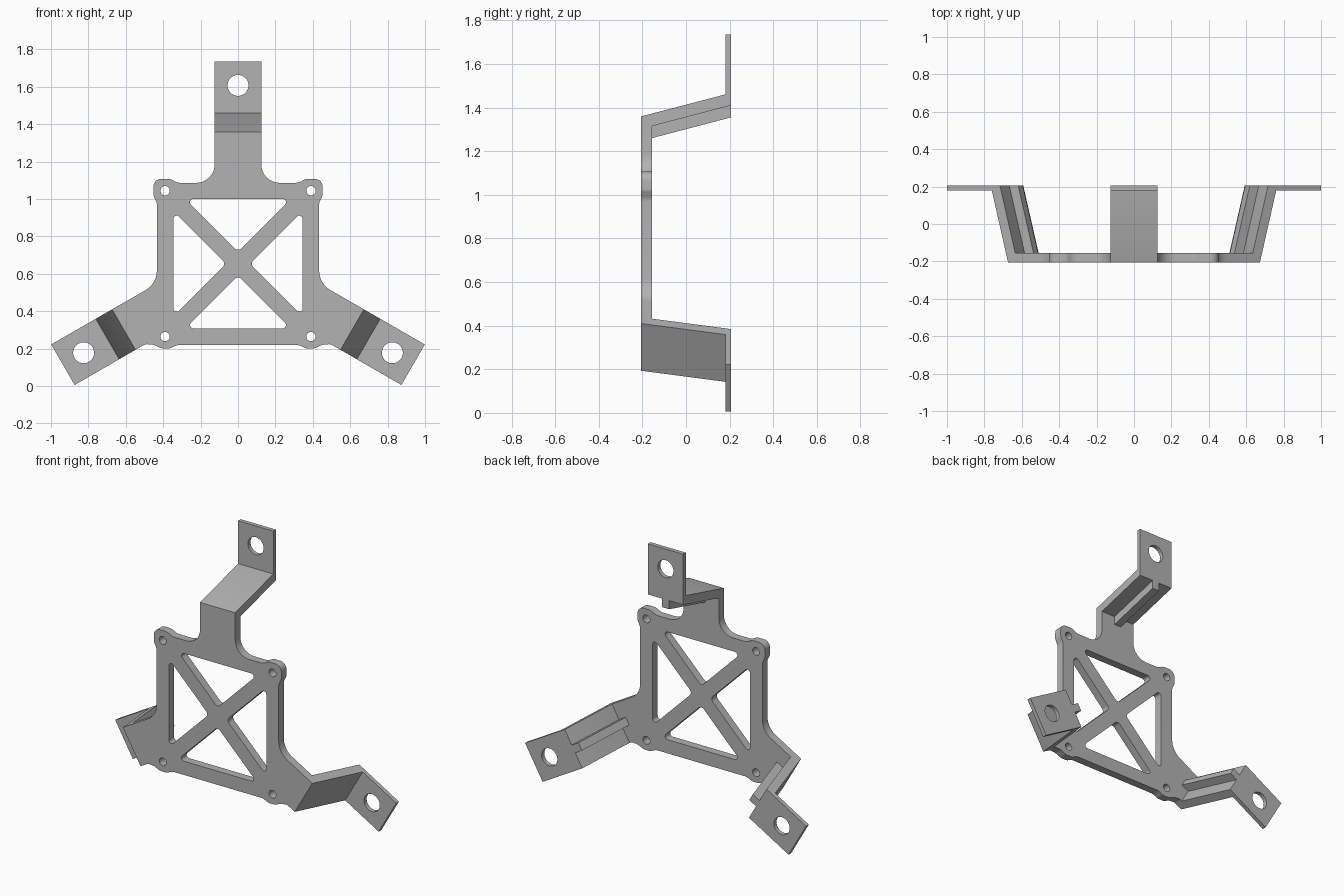
import bpy, bmesh, math
from mathutils import Matrix, Vector

cube = bpy.data.objects.get("Cube")
if cube:
    bpy.data.objects.remove(cube, do_unlink=True)

HUB = 0.654                    # height of the centre of the three arms
FRONT, PLATE_BACK = -0.207, -0.155
TAB_FRONT, BACK = 0.18, 0.207
HALF = 0.125                   # half the arm width
FOOT = 0.661                   # radius where the plate hands over to the ramp
KNEE = 0.806                   # radius where the ramp meets the tab

grey = bpy.data.materials.new("plain grey")
grey.use_nodes = True
colour = (0.45, 0.45, 0.45, 1)
grey.diffuse_color = colour
grey.node_tree.nodes["Principled BSDF"].inputs["Base Color"].default_value = colour


def rounded(points, steps=8):
    """Closed path of (x, y, radius) corners with true fillet arcs."""
    path = []
    for i, (x, y, r) in enumerate(points):
        p = Vector((x, y))
        a = Vector(points[i - 1][:2]) - p
        b = Vector(points[(i + 1) % len(points)][:2]) - p
        if r == 0:
            path.append(p)
            continue
        half = a.angle(b) / 2
        reach = min(r / math.tan(half), a.length * 0.49, b.length * 0.49)
        r = reach * math.tan(half)
        a.normalize()
        b.normalize()
        centre = p + (a + b).normalized() * (r / math.sin(half))
        start, end = p + a * reach - centre, p + b * reach - centre
        turn = start.angle_signed(end)
        for k in range(steps + 1):
            path.append(centre + Matrix.Rotation(-turn * k / steps, 2) @ start)
    return path


def circle(x, y, r, n=32):
    return [Vector((x + r * math.cos(t * math.tau / n), y + r * math.sin(t * math.tau / n)))
            for t in range(n)]


def finish(name, bm, matrix):
    bmesh.ops.remove_doubles(bm, verts=bm.verts, dist=1e-5)
    bmesh.ops.transform(bm, matrix=matrix, verts=bm.verts)
    bmesh.ops.recalc_face_normals(bm, faces=bm.faces)
    mesh = bpy.data.meshes.new(name)
    bm.to_mesh(mesh)
    bm.free()
    mesh.materials.append(grey)
    obj = bpy.data.objects.new(name, mesh)
    bpy.context.collection.objects.link(obj)
    bpy.ops.object.select_all(action='DESELECT')
    obj.select_set(True)
    bpy.context.view_layer.objects.active = obj
    bpy.ops.object.shade_smooth_by_angle(angle=math.radians(30))


def sheet(name, loops, y0, y1, turn):
    """Flat sheet from an outline and its holes, drawn facing the front."""
    curve = bpy.data.curves.new(name, 'CURVE')
    curve.dimensions = '2D'
    curve.fill_mode = 'BOTH'
    curve.extrude = (y1 - y0) / 2
    for loop in loops:
        spline = curve.splines.new('POLY')
        spline.points.add(len(loop) - 1)
        for point, co in zip(spline.points, loop):
            point.co = (co.x, co.y, 0, 1)
        spline.use_cyclic_u = True
    helper = bpy.data.objects.new(name + " outline", curve)
    bpy.context.collection.objects.link(helper)
    graph = bpy.context.evaluated_depsgraph_get()
    bm = bmesh.new()
    bm.from_mesh(helper.evaluated_get(graph).to_mesh())
    bpy.data.objects.remove(helper, do_unlink=True)
    stand = Matrix.Translation((0, (y0 + y1) / 2, 0)) @ Matrix.Rotation(math.pi / 2, 4, 'X')
    finish(name, bm, turn @ stand)


def strip(name, profile, half, turn):
    """Side profile of (radius, depth) points swept across the arm."""
    bm = bmesh.new()
    face = bm.faces.new([bm.verts.new((-half, y, r)) for r, y in profile])
    out = bmesh.ops.extrude_face_region(bm, geom=[face])["geom"]
    bmesh.ops.translate(bm, vec=(2 * half, 0, 0),
                        verts=[v for v in out if isinstance(v, bmesh.types.BMVert)])
    finish(name, bm, turn)


# Plate outline: right half from the top arm down to the bottom edge, then mirrored
c, s = math.cos(math.pi / 6), 0.5
arm_hi = (HALF * s + FOOT * c, HALF * c - FOOT * s, 0)
arm_lo = (-HALF * s + FOOT * c, -HALF * c - FOOT * s, 0)
half_outline = [
    (HALF, FOOT, 0), (HALF, 0.432, 0.1),
    (0.325, 0.432, 0.08), (0.36, 0.453, 0.05),        # upper screw boss
    (0.453, 0.453, 0.063), (0.453, 0.366, 0.03), (0.434, 0.326, 0.05),
    (0.434, -0.107, 0.12), arm_hi, arm_lo,            # lower arm
    (0.493, -0.430, 0.04), (0.45, -0.434, 0.05),      # lower screw boss
    (0.41, -0.453, 0.05), (0.36, -0.453, 0.05), (0.325, -0.434, 0.08)]
outline = half_outline + [(-x, y, r) for x, y, r in reversed(half_outline)]
loops = [rounded(outline)]

# Four triangular windows leave the diagonal cross
inner, gap = 0.346, 0.064
window = rounded([(-(inner - gap), inner, 0.018), (inner - gap, inner, 0.018), (0, gap, 0.025)])
for k in range(4):
    loops.append([Matrix.Rotation(k * math.pi / 2, 2) @ p for p in window])

# Screw holes in the four bosses
loops += [circle(x, y, 0.025, 24) for x in (-0.39, 0.39) for y in (-0.39, 0.39)]
lift = Matrix.Translation((0, 0, HUB))
sheet("body_plate", loops, FRONT, PLATE_BACK, lift)

# Three matching arms: sloping ramp, stiffening rib behind it, drilled tab
ramp = [(FOOT, FRONT), (0.705, FRONT), (KNEE, TAB_FRONT), (KNEE, BACK),
        (0.756, BACK), (FOOT, PLATE_BACK)]
rib = [(0.606, PLATE_BACK), (FOOT, PLATE_BACK), (0.756, BACK), (0.701, BACK)]
TIP = 1.081
tab = [Vector(p) for p in ((-HALF, KNEE), (HALF, KNEE), (HALF, TIP), (-HALF, TIP))]
for side, angle in (("upper", 0), ("left", 120), ("right", -120)):
    turn = lift @ Matrix.Rotation(math.radians(angle), 4, 'Y')
    strip(side + "_arm_ramp", ramp, HALF, turn)
    strip(side + "_arm_rib", rib, 0.025, turn)
    sheet(side + "_mounting_tab", [tab, circle(0, 0.953, 0.056)], TAB_FRONT, BACK, turn)
